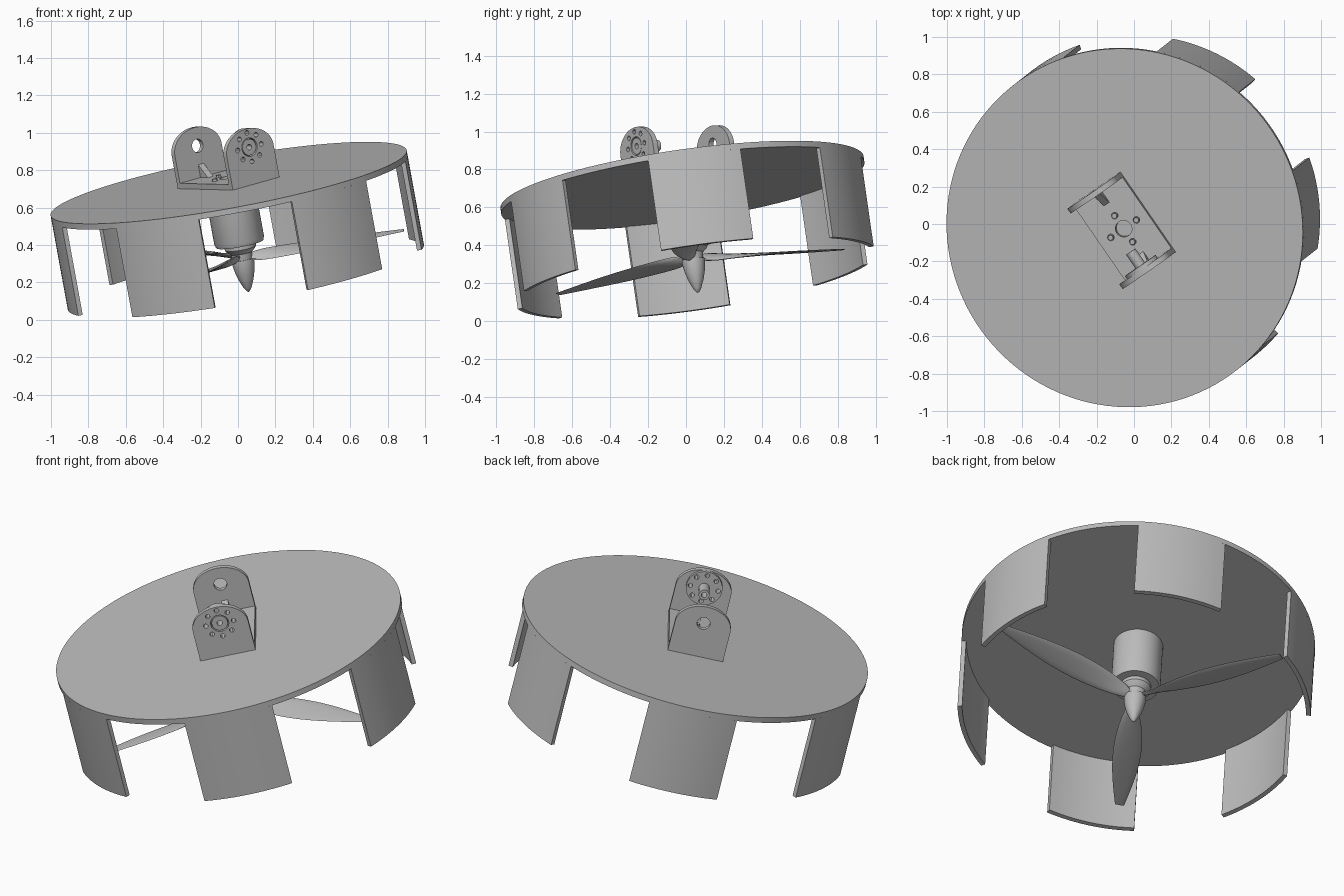
import bpy, bmesh
from math import sin, cos, radians, pi, atan2
from mathutils import Matrix, Vector

cube = bpy.data.objects.get("Cube")
if cube:
    bpy.data.objects.remove(cube)

grey = bpy.data.materials.new("plain_grey")
grey.use_nodes = True
grey.diffuse_color = (0.5, 0.5, 0.5, 1)
grey.node_tree.nodes["Principled BSDF"].inputs["Base Color"].default_value = (0.5, 0.5, 0.5, 1)


def frame(x, y, z, origin):
    m = Matrix((x, y, z)).transposed().to_4x4()
    m.translation = origin
    return m


# Tilted frame: origin at the centre of the disc's top face, z along the rotor axis
n = Vector((-0.178, -0.14, 0.974)).normalized()
u = (Vector((1, 0, 0)) - n.x * n).normalized()
ROOT = frame(u, n.cross(u), n, Vector((-0.05, -0.021, 0.732)))

R = 0.968          # disc radius
DISC = 0.032       # disc thickness
SKIRT = 0.517      # depth of the fins below the disc top
FIN_ANGLE = 305.2  # one fin lines up with the bracket


def finish(name, bm, matrix):
    bmesh.ops.remove_doubles(bm, verts=bm.verts, dist=1e-5)
    bmesh.ops.recalc_face_normals(bm, faces=bm.faces)
    mesh = bpy.data.meshes.new(name)
    bm.to_mesh(mesh)
    bm.free()
    mesh.materials.append(grey)
    obj = bpy.data.objects.new(name, mesh)
    bpy.context.scene.collection.objects.link(obj)
    obj.matrix_world = matrix
    bpy.ops.object.select_all(action='DESELECT')
    obj.select_set(True)
    bpy.context.view_layer.objects.active = obj
    bpy.ops.object.shade_smooth_by_angle(angle=radians(30))
    return obj


def arc(r, a0, a1, count, cx=0, cy=0, ry=None):
    ry = r if ry is None else ry
    angles = [radians(a0 + (a1 - a0) * i / count) for i in range(count + 1)]
    return [(cx + r * cos(a), cy + ry * sin(a)) for a in angles]


def circle(r, cx=0, cy=0, count=24):
    return arc(r, 0, 360, count, cx, cy)[:-1]


def plate(name, outlines, z0, z1, matrix):
    """Flat plate from an outline plus hole outlines, from z0 to z1."""
    curve = bpy.data.curves.new(name, 'CURVE')
    curve.dimensions = '2D'
    curve.fill_mode = 'BOTH'
    curve.extrude = (z1 - z0) / 2
    for pts in outlines:
        spline = curve.splines.new('POLY')
        spline.points.add(len(pts) - 1)
        for p, (x, y) in zip(spline.points, pts):
            p.co = (x, y, 0, 1)
        spline.use_cyclic_u = True
    temp = bpy.data.objects.new(name + "_outline", curve)
    mesh = bpy.data.meshes.new_from_object(temp)
    bm = bmesh.new()
    bm.from_mesh(mesh)
    bpy.data.objects.remove(temp)
    bpy.data.curves.remove(curve)
    bpy.data.meshes.remove(mesh)
    bmesh.ops.translate(bm, verts=bm.verts, vec=(0, 0, (z0 + z1) / 2))
    return finish(name, bm, matrix)


def lathe(name, profile, matrix):
    """Turn (radius, depth below the disc top) points around the axis."""
    bm = bmesh.new()
    verts = [bm.verts.new((r, 0, -d)) for r, d in profile]
    edges = [bm.edges.new(pair) for pair in zip(verts, verts[1:])]
    bmesh.ops.spin(bm, geom=verts + edges, axis=(0, 0, 1), cent=(0, 0, 0),
                   angle=2 * pi, steps=48, use_duplicate=False)
    return finish(name, bm, matrix)


# Disc and its six hanging fins
plate("disc", [circle(R, count=128)], -DISC, 0, ROOT)
for i in range(6):
    a = FIN_ANGLE + 60 * i
    outline = arc(R, a - 14.75, a + 14.75, 12) + arc(R - 0.025, a + 14.75, a - 14.75, 12)
    plate(f"fin_{i + 1}", [outline], -SKIRT, -DISC, ROOT)

# Motor, shaft collar and spinner
lathe("motor", [(0, DISC), (0.135, DISC), (0.135, 0.315), (0.128, 0.335), (0, 0.335)], ROOT)
lathe("collar", [(0.085, 0.33), (0.085, 0.358), (0.075, 0.37), (0.058, 0.385),
                 (0.052, 0.43), (0, 0.43)], ROOT)
lathe("spinner", [(0, 0.42), (0.06, 0.42), (0.06, 0.44), (0.053, 0.485), (0.04, 0.53),
                  (0.021, 0.575), (0.008, 0.594), (0, 0.599)], ROOT)

# Three twisted leaf-shaped blades
for k in range(3):
    bm = bmesh.new()
    rings = []
    steps = 20
    for i in range(steps + 1):
        t = i / steps
        r = 0.03 + 0.85 * t
        half = 0.022 + 0.056 * sin(pi * min(1, t * 0.98) ** 0.9)
        thick = 0.009 * (1 - t) + 0.003
        pitch = atan2(0.085, max(r, 0.1))
        ring = []
        for j in range(12):
            b = 2 * pi * j / 12
            c, h = half * cos(b), thick * sin(b)
            ring.append(bm.verts.new((r, c * cos(pitch) - h * sin(pitch),
                                      c * sin(pitch) + h * cos(pitch) - 0.41)))
        rings.append(ring)
    for lo, hi in zip(rings, rings[1:]):
        for j in range(12):
            bm.faces.new((lo[j], lo[j - 1], hi[j - 1], hi[j]))
    bm.faces.new(rings[0])
    bm.faces.new(rings[-1])
    finish(f"blade_{k + 1}", bm, ROOT @ Matrix.Rotation(radians(116 + 120 * k), 4, 'Z'))

# Bracket frames: s runs between the ears, w across them
BASE = ROOT @ Matrix.Rotation(radians(FIN_ANGLE), 4, 'Z')
EAR = BASE @ frame(Vector((0, 1, 0)), Vector((0, 0, 1)), Vector((1, 0, 0)), Vector())
HALF_L, HALF_W, T, PIVOT = 0.26, 0.155, 0.03, 0.2

# Bracket floor with a centre hole and four screws
spots = [(0.085 * cos(pi / 2 * i), 0.085 * sin(pi / 2 * i)) for i in range(4)]
floor = [(-HALF_L, -HALF_W), (HALF_L, -HALF_W), (HALF_L, HALF_W), (-HALF_L, HALF_W)]
plate("bracket_floor", [floor, circle(0.045)] + [circle(0.018, *s) for s in spots], 0, T, BASE)
for i, s in enumerate(spots):
    plate(f"floor_screw_{i + 1}", [circle(0.014, *s, count=12)], 0, T + 0.012, BASE)

# Two arched ears with bores, each braced by a gusset
ear = [(-HALF_W, 0), (HALF_W, 0)] + arc(HALF_W, 0, 180, 32, 0, 0.18, 0.12)
bolts = [circle(0.013, 0.078 * cos(pi / 4 * i), PIVOT + 0.078 * sin(pi / 4 * i), 12)
         for i in range(8)]
plate("front_ear", [ear, circle(0.05, 0, PIVOT, 32)] + bolts, HALF_L - T, HALF_L, EAR)
plate("back_ear", [ear, circle(0.036, 0, PIVOT, 32)], -HALF_L, T - HALF_L, EAR)
GUSSET = BASE @ Matrix.Rotation(pi / 2, 4, 'X')
for name, side in (("front_gusset", 1), ("back_gusset", -1)):
    s = side * (HALF_L - T)
    brace = [(s, T), (s, T + 0.07), (s - side * 0.07, T)]
    plate(name, [brace], -0.018, 0.018, GUSSET)

# Drive horn inside the front ear, with its hub and shaft
plate("horn", [circle(0.1, 0, PIVOT, 40), circle(0.015, 0, PIVOT)] + bolts,
      HALF_L - T - 0.02, HALF_L - T, EAR)
plate("horn_hub", [circle(0.044, 0, PIVOT, 32), circle(0.015, 0, PIVOT)],
      HALF_L - T, HALF_L - 0.003, EAR)
plate("horn_shaft", [circle(0.03, 0, PIVOT), circle(0.015, 0, PIVOT)],
      0.12, HALF_L - T - 0.02, EAR)
